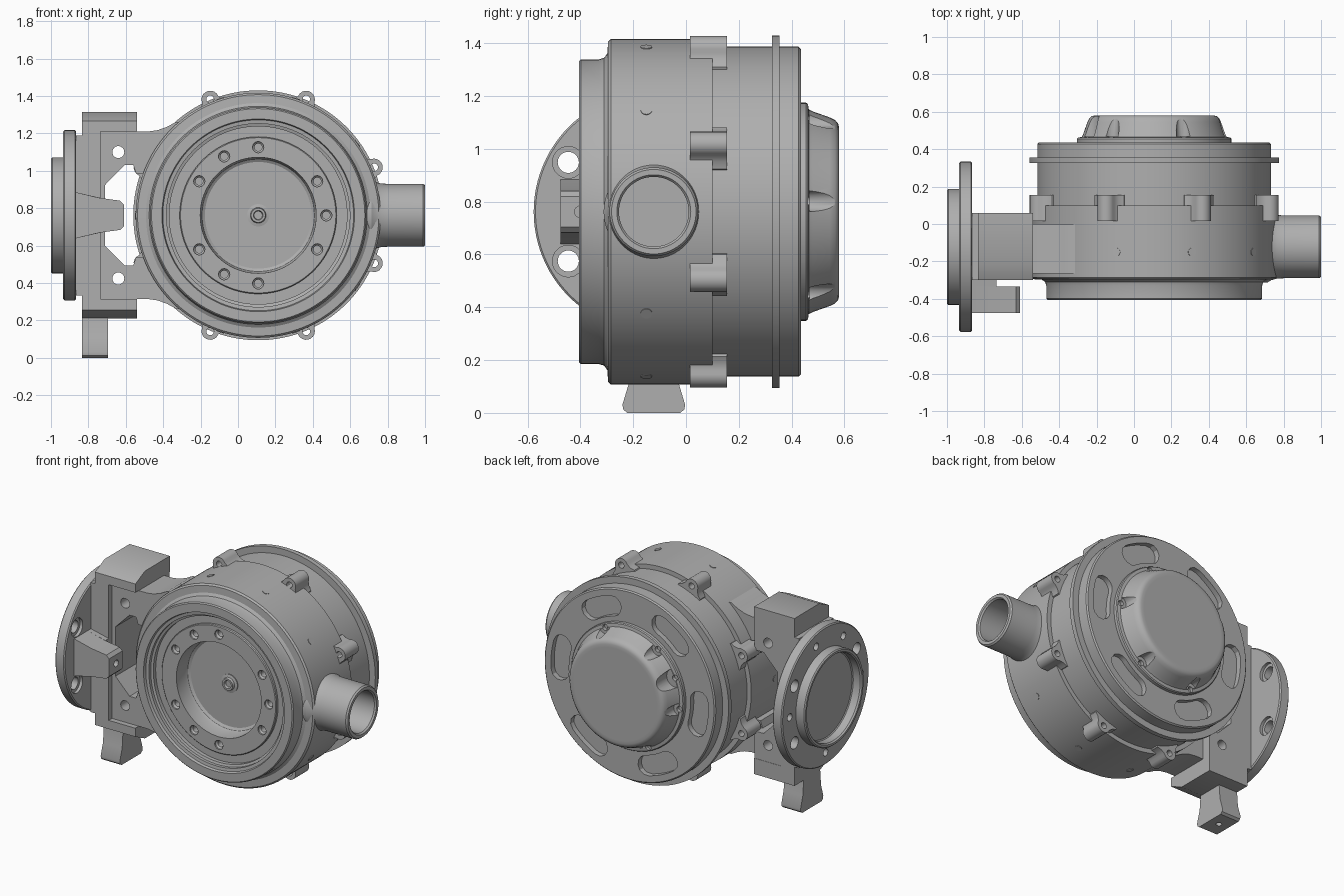
import bpy, bmesh
from math import sin, cos, pi, radians

old = bpy.data.objects.get("Cube")
if old:
    bpy.data.objects.remove(old, do_unlink=True)

metal = bpy.data.materials.new("cast grey metal")
metal.use_nodes = True
GREY = (0.43, 0.43, 0.43, 1)
metal.diffuse_color = GREY
metal.node_tree.nodes["Principled BSDF"].inputs["Base Color"].default_value = GREY

CX, CZ = 0.108, 0.762      # drum axis, running along y
PY = -0.122                # inlet and outlet axis, running along x


def place(axis, a, b, t):
    return {"X": (t, a, b), "Y": (a, t, b), "Z": (a, b, t)}[axis]


def lathe(bm, profile, axis, a, b, n=96):
    """Spin (radius, position) points round an axis through (a, b)."""
    rings = []
    for r, t in profile:
        if r == 0:
            rings.append([bm.verts.new(place(axis, a, b, t))] * n)
        else:
            rings.append([bm.verts.new(place(axis, a + r * cos(2 * pi * i / n), b + r * sin(2 * pi * i / n), t))
                          for i in range(n)])
    for p, q in zip(rings, rings[1:]):
        for i in range(n):
            j = (i + 1) % n
            bm.faces.new(dict.fromkeys((p[i], p[j], q[j], q[i])))


def rod(bm, axis, a, b, r, lo, hi, n=24):
    lathe(bm, [(0, lo), (r, lo), (r, hi), (0, hi)], axis, a, b, n)


def prism(bm, pts, axis, lo, hi):
    """Extrude a flat outline along an axis."""
    ends = [[bm.verts.new(place(axis, a, b, t)) for a, b in pts] for t in (lo, hi)]
    for end in ends:
        bm.faces.new(end)
    for i in range(len(pts)):
        j = (i + 1) % len(pts)
        bm.faces.new((ends[0][i], ends[0][j], ends[1][j], ends[1][i]))


def polar(r, deg, a=CX, b=CZ):
    return a + r * cos(radians(deg)), b + r * sin(radians(deg))


def make(name, bm):
    bmesh.ops.recalc_face_normals(bm, faces=bm.faces)
    mesh = bpy.data.meshes.new(name)
    bm.to_mesh(mesh)
    bm.free()
    ob = bpy.data.objects.new(name, mesh)
    bpy.context.collection.objects.link(ob)
    mesh.materials.append(metal)
    return ob


def finish(name, bm, cuts=None):
    ob = make(name, bm)
    bpy.ops.object.select_all(action="DESELECT")
    ob.select_set(True)
    bpy.context.view_layer.objects.active = ob
    if cuts:
        cutter = make("cutter", cuts)
        cutter.hide_render = True
        mod = ob.modifiers.new("cut", "BOOLEAN")
        mod.operation, mod.solver, mod.object = "DIFFERENCE", "EXACT", cutter
        bpy.ops.object.modifier_apply(modifier="cut")
        bpy.data.objects.remove(cutter, do_unlink=True)
    bpy.ops.object.shade_smooth_by_angle(angle=radians(30))
    return ob


# Drum housing: recessed front, stepped body, rear flange
drum, cuts = bmesh.new(), bmesh.new()
lathe(drum, [(0, -.24), (.285, -.24), (.3, -.25), (.308, -.27), (.31, -.355), (.415, -.355), (.42, -.35),
             (.42, -.335), (.475, -.335), (.475, -.36), (.49, -.365), (.49, -.385), (.51, -.388), (.515, -.405),
             (.57, -.405), (.577, -.398), (.577, -.33), (.583, -.31), (.6, -.298), (.645, -.295),
             (.655, -.285), (.655, .1), (.625, .1), (.625, .325), (.668, .325), (.668, .355),
             (.625, .355), (.625, .427), (.617, .435), (0, .435)], "Y", CX, CZ, 128)
for deg in (0, 30, 90, 120, 150, 210, 240, 270, 330):     # front screw holes
    a, b = polar(.364, deg)
    lathe(cuts, [(0, -.38), (.03, -.38), (.03, -.345), (.02, -.335), (.02, -.3), (0, -.3)], "Y", a, b, 24)
for k in range(6):                                        # rear kidney slots
    mid = 6 + 60 * k
    outline = []
    for side, r0 in ((1, .575), (-1, .445)):
        outline += [polar(r0, mid + side * s) for s in range(-10, 11, 2)]
        outline += [polar(.51 + side * .065 * cos(radians(s)),
                          mid + side * (10 + 7 * sin(radians(s)))) for s in range(30, 151, 30)]
    prism(cuts, outline, "Y", .4, .5)
finish("drum_housing", drum, cuts)

# Centre screw in the front recess
screw = bmesh.new()
lathe(screw, [(0, -.25), (.022, -.25), (.026, -.265), (.038, -.265), (.042, -.25), (.06, -.246), (.06, -.23), (0, -.23)],
      "Y", CX, CZ, 32)
finish("centre_screw", screw)

# Joint lugs with bolt holes
lugs, cuts = bmesh.new(), bmesh.new()
for k in range(8):
    deg = 22.5 + 45 * k
    u, v = (cos(radians(deg)), sin(radians(deg))), (-sin(radians(deg)), cos(radians(deg)))
    half = [(.6, .085), (.628, .085), (.645, .062), (.67, .047)]
    shape = [(r, -t) for r, t in half]
    shape += [(.67 + .047 * sin(radians(s)), -.047 * cos(radians(s))) for s in range(20, 161, 20)]
    shape += reversed(half)
    prism(lugs, [(CX + r * u[0] + t * v[0], CZ + r * u[1] + t * v[1]) for r, t in shape], "Y", .015, .155)
    rod(cuts, "Y", *polar(.672, deg), .02, -.05, .3)
finish("joint_lugs", lugs, cuts)

# Small round plugs on the drum wall
for k in range(10):
    bm = bmesh.new()
    rod(bm, "X", 0, 0, .022, .6, .658)
    plug = finish("wall_plug", bm)
    plug.location = (CX, -.15, CZ)
    plug.rotation_euler = (0, -radians(36 * k), 0)

# Rear cover dome with screw notches
dome, cuts = bmesh.new(), bmesh.new()
lathe(dome, [(0, .42), (.413, .42), (.413, .455), (.408, .462), (.388, .465), (.38, .48), (.357, .545),
             (.347, .565), (.335, .576), (.32, .58), (.3, .58), (0, .58)], "Y", CX, CZ)
for deg, size in [(6 + 60 * k, .04) for k in range(6)] + [(156, .06)]:
    a, b = polar(.388, deg)
    lathe(cuts, [(0, .445), (.018, .445), (.018, .468), (size, .468), (size, .7), (0, .7)], "Y", a, b, 24)
finish("rear_cover", dome, cuts)

# Outlet pipe with a small fillet at the root
pipe = bmesh.new()
lathe(pipe, [(0, .6), (.19, .6), (.19, .715), (.178, .735), (.17, .765), (.168, .8), (.168, .99), (.16, 1),
             (.14, 1), (.132, .99), (.132, .772), (0, .772)], "X", PY, CZ, 64)
finish("outlet_pipe", pipe)

# Inlet flange and collar
flange, cuts = bmesh.new(), bmesh.new()
lathe(flange, [(0, -.935), (.275, -.935), (.282, -.94), (.282, -.99), (.289, -1), (.303, -1), (.31, -.993), (.31, -.935),
               (.448, -.935), (.455, -.928), (.455, -.872), (.448, -.865), (0, -.865)], "X", PY, CZ)
for deg in (30, 150, 210, 330):
    a, b = polar(.374, deg, PY)
    lathe(cuts, [(0, -1), (.04, -1), (.04, -.885), (.06, -.885), (.06, -.8), (0, -.8)], "X", a, b, 32)
for deg in (0, 75, 120, 180, 270):
    rod(cuts, "X", *polar(.374, deg, PY), .024, -1.05, -.89)
finish("inlet_flange", flange, cuts)


# Bracket: C-shaped block with window and chamfered front corners
def mirror_z(pts):
    """Complete an upper half outline with its reflection in the axis height."""
    return pts + [(a, 2 * CZ - b) for a, b in reversed(pts)]


block, cuts = bmesh.new(), bmesh.new()
prism(block, mirror_z([(-.867, 1.19), (-.835, 1.19), (-.835, 1.315), (-.54, 1.315), (-.54, 1.21), (-.735, 1.21)]),
      "Y", -.3, .06)
for s in (1, -1):
    prism(cuts, [(-.35, CZ + s * .505), (-.3, CZ + s * .505), (-.2, CZ + s * .553), (-.2, CZ + s * .6),
                 (-.35, CZ + s * .6)], "X", -.95, -.4)
finish("bracket_block", block, cuts)

# Arms joining the bracket to the drum
WINDOW = [(-.71, .925), (-.607, 1.03)]
for name, right, lo, hi in (
        ("bracket_web", [(-.54, 1.03), (-.54, 1.23)], -.24, .058),
        ("drum_arms", [(-.56, 1.03), (-.545, .985), (-.3, .985), (-.25, 1.26), (-.33, 1.262),
                       (-.38, 1.235), (-.43, 1.217), (-.48, 1.21)], -.265, 0)):
    web, cuts = bmesh.new(), bmesh.new()
    prism(web, mirror_z(WINDOW + right + [(-.76, right[-1][1])]), "Y", lo, hi)
    for z in (1.1, 2 * CZ - 1.1):
        rod(cuts, "Y", -.64, z, .032, -.5, .3)
    finish(name, web, cuts)

# Front clamp tongue, standing clear of the window
tongue, cuts = bmesh.new(), bmesh.new()
prism(tongue, mirror_z([(-.866, .885), (-.74, .855), (-.63, .84), (-.61, .82)]), "Y", -.475, -.335)
prism(tongue, mirror_z([(-.866, .885), (-.735, .855)]), "Y", -.335, -.29)
rod(cuts, "X", -.4, CZ, .022, -.68, -.5)
finish("clamp_tongue", tongue, cuts)

# Foot under the bracket, with a screw hole underneath
foot, cuts = bmesh.new(), bmesh.new()
half = [(.1, 0), (.115, .012), (.119, .03), (.095, .11), (.085, .23)]
prism(foot, [(PY - a, b) for a, b in half] + [(PY + a, b) for a, b in reversed(half)], "X", -.835, -.695)
rod(cuts, "Z", -.765, PY, .018, -.1, .05)
finish("foot", foot, cuts)
